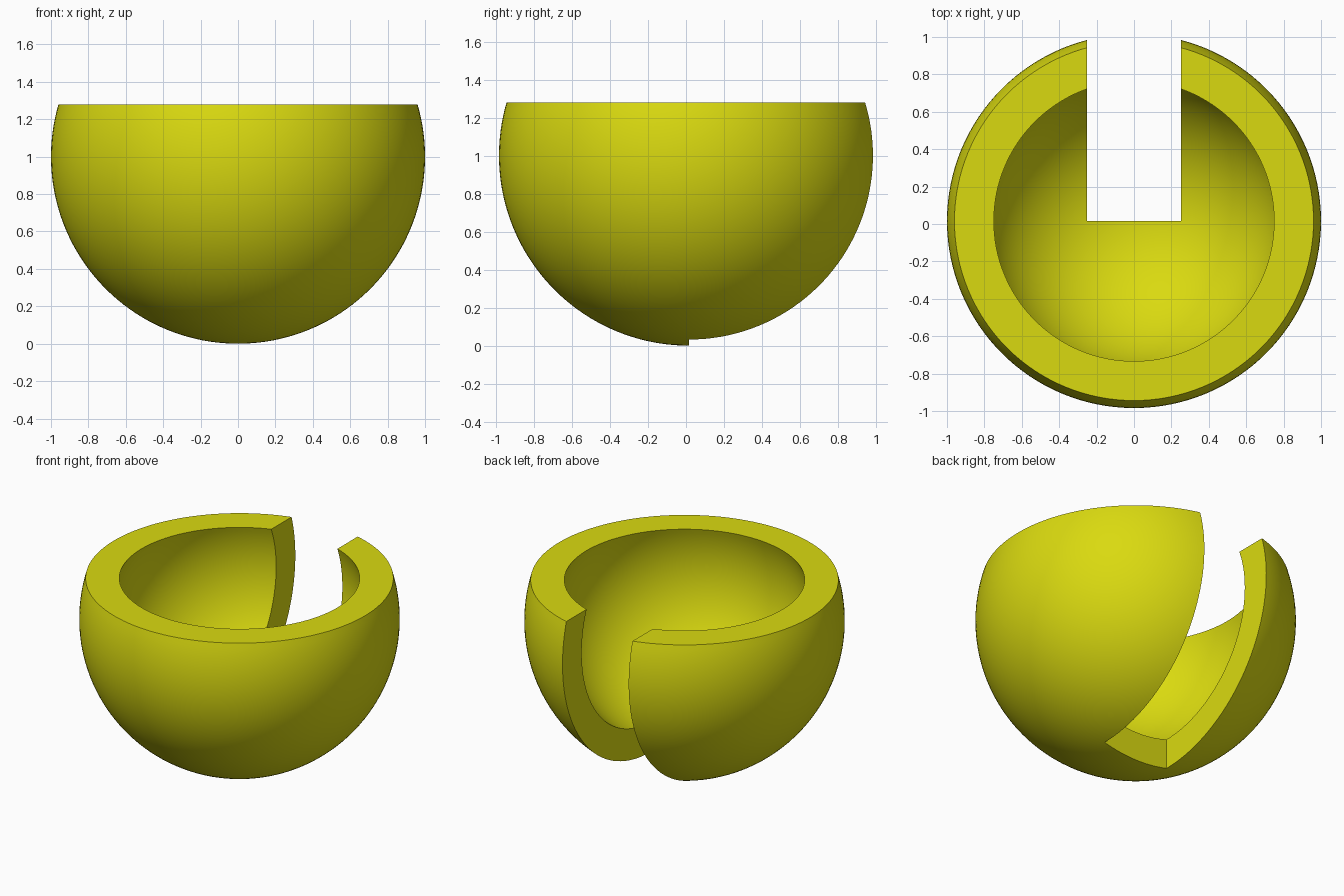
import bpy, bmesh, math

if "Cube" in bpy.data.objects:
    bpy.data.objects.remove(bpy.data.objects["Cube"])

CY, CZ = 0.016, 1.0          # sphere centre
OUTER, INNER = 1.0, 0.8      # shell radii
RIM = 0.28                   # rim height above the centre
SLOT = 0.252                 # half width of the slot
SEGS, RINGS = 128, 48

yellow = bpy.data.materials.new("yellow")
yellow.diffuse_color = (0.70, 0.70, 0.005, 1)
yellow.use_nodes = True
yellow.node_tree.nodes["Principled BSDF"].inputs["Base Color"].default_value = yellow.diffuse_color


def arc(radius):
    """Half section from the bottom pole up to the rim plane."""
    end = math.pi / 2 + math.asin(RIM / radius)
    return [(radius * math.sin(end * i / RINGS), -radius * math.cos(end * i / RINGS))
            for i in range(RINGS + 1)]


# Bowl: closed wall section turned around the vertical axis
bm = bmesh.new()
section = arc(OUTER) + arc(INNER)[::-1]
verts = [bm.verts.new((r, 0, z)) for r, z in section]
edges = [bm.edges.new(pair) for pair in zip(verts, verts[1:])]
bmesh.ops.spin(bm, geom=verts + edges, cent=(0, 0, 0), axis=(0, 0, 1),
               angle=math.tau, steps=SEGS, use_merge=True)
bmesh.ops.remove_doubles(bm, verts=bm.verts, dist=1e-5)
bmesh.ops.recalc_face_normals(bm, faces=bm.faces)
mesh = bpy.data.meshes.new("bowl")
bm.to_mesh(mesh)
bm.free()
bowl = bpy.data.objects.new("bowl", mesh)
bowl.location = (0, CY, CZ)
bpy.context.collection.objects.link(bowl)
mesh.materials.append(yellow)

# Slot from the centre out through the back wall
bpy.ops.mesh.primitive_cube_add(size=1, location=(0, CY + 1, CZ))
cutter = bpy.context.object
cutter.name = "slot_cutter"
cutter.scale = (2 * SLOT, 2, 3)
cutter.hide_render = True
cutter.data.materials.append(yellow)

cut = bowl.modifiers.new("slot", 'BOOLEAN')
cut.operation = 'DIFFERENCE'
cut.solver = 'EXACT'
cut.object = cutter
bpy.ops.object.select_all(action='DESELECT')
bowl.select_set(True)
bpy.context.view_layer.objects.active = bowl
bpy.ops.object.modifier_apply(modifier=cut.name)
bpy.data.objects.remove(cutter)

# Smooth shell with crisp rim and slot edges
bpy.ops.object.shade_smooth_by_angle(angle=math.radians(30))
